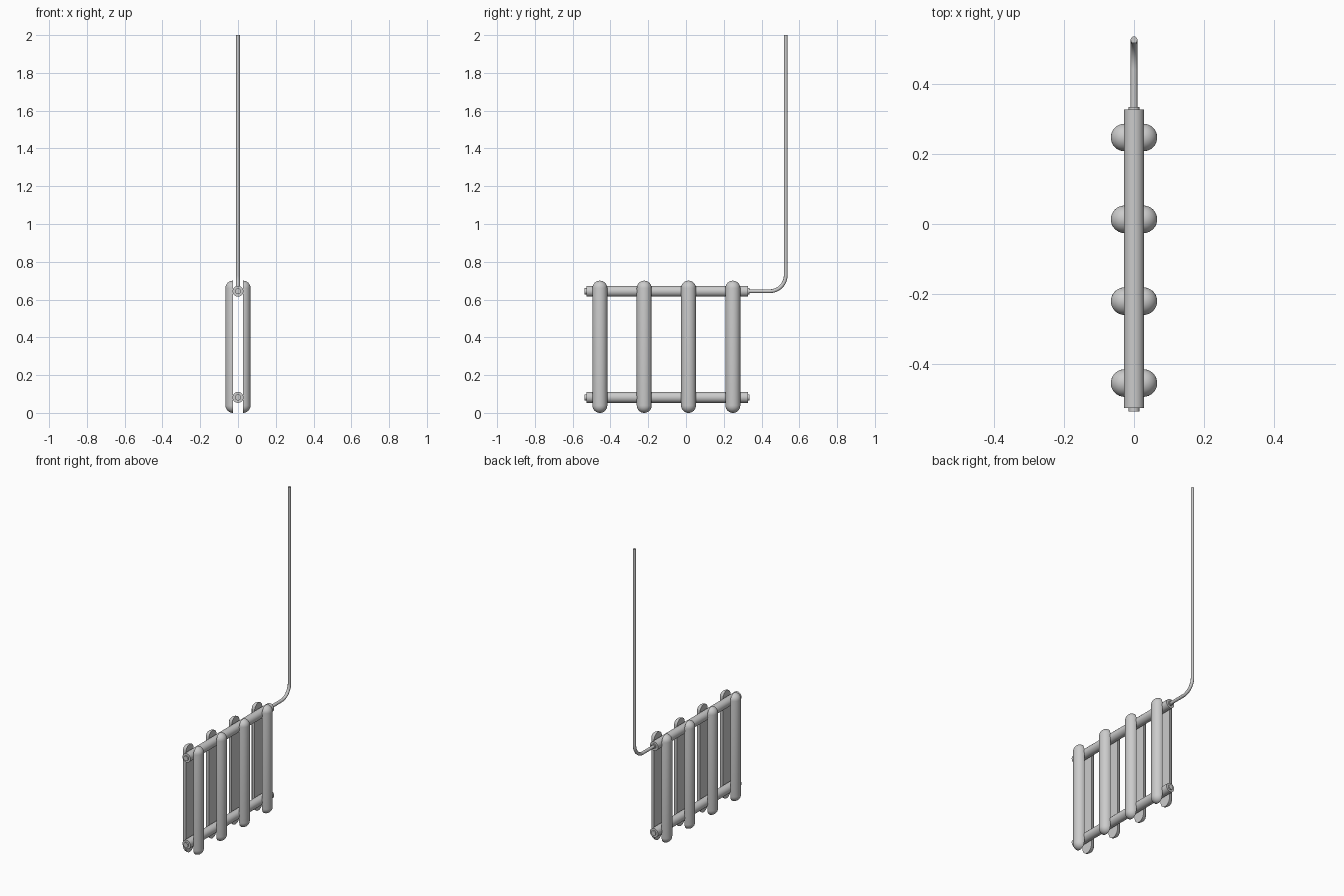
import bpy, bmesh, math
from mathutils import Vector, Matrix

if "Cube" in bpy.data.objects:
    bpy.data.objects.remove(bpy.data.objects["Cube"])

grey = bpy.data.materials.new("grey metal")
grey.diffuse_color = (0.6, 0.6, 0.6, 1)
grey.use_nodes = True
grey.node_tree.nodes["Principled BSDF"].inputs["Base Color"].default_value = grey.diffuse_color


def finish(name, bm):
    """Turn a bmesh into a smooth-shaded object with sharp edges kept."""
    bmesh.ops.recalc_face_normals(bm, faces=bm.faces)
    mesh = bpy.data.meshes.new(name)
    bm.to_mesh(mesh)
    bm.free()
    mesh.materials.append(grey)
    ob = bpy.data.objects.new(name, mesh)
    bpy.context.collection.objects.link(ob)
    bpy.ops.object.select_all(action='DESELECT')
    ob.select_set(True)
    bpy.context.view_layer.objects.active = ob
    bpy.ops.object.shade_smooth_by_angle(angle=math.radians(40))
    return ob


def revolve(bm, profile, angle, steps):
    """Spin (radius, height) points about z."""
    verts = [bm.verts.new((0, -r, h)) for r, h in profile]
    edges = [bm.edges.new(p) for p in zip(verts, verts[1:])]
    bmesh.ops.spin(bm, geom=verts + edges, axis=(0, 0, 1), cent=(0, 0, 0),
                   angle=angle, steps=steps)
    bmesh.ops.remove_doubles(bm, verts=bm.verts, dist=1e-5)


# Slats: upright half capsules with a flat inner face
R, TOP, N = 0.0395, 0.70, 8
arc = [(R * math.cos(i * math.pi / 2 / N), R * math.sin(i * math.pi / 2 / N))
       for i in range(N + 1)]
capsule = ([(r, R - h) for r, h in reversed(arc)]
           + [(r, TOP - R + h) for r, h in arc])
for i in range(4):
    for side, label in ((1, "right"), (-1, "left")):
        bm = bmesh.new()
        revolve(bm, capsule, math.pi, 16)
        rim = [e for e in bm.edges if e.is_boundary]
        bmesh.ops.contextual_create(bm, geom=rim)
        bmesh.ops.scale(bm, vec=(side, 1, 1), verts=bm.verts)
        bmesh.ops.translate(bm, verts=bm.verts,
                            vec=(side * 0.027, -0.456 + i * 0.2347, 0))
        finish(f"{label}_slat_{i + 1}", bm)

# Header pipes with a small plug at each end
Y0, Y1 = -0.528, 0.328
pipe = [(0, Y0 - 0.009), (0.016, Y0 - 0.009), (0.016, Y0), (0.029, Y0),
        (0.029, Y1), (0.016, Y1), (0.016, Y1 + 0.007), (0, Y1 + 0.007)]
for name, z in (("lower_pipe", 0.082), ("upper_pipe", 0.644)):
    bm = bmesh.new()
    revolve(bm, pipe, 2 * math.pi, 20)
    bmesh.ops.transform(bm, verts=bm.verts, matrix=Matrix.Translation((0, 0, z))
                        @ Matrix.Rotation(-math.pi / 2, 4, 'X'))
    finish(name, bm)

# Supply tube: runs out of the upper pipe, bends and rises
B, YT, ZT, TR, SIDES = 0.085, 0.528, 0.644, 0.010, 12
path = [(0.32, ZT, 0.0)]
for i in range(11):
    a = i * math.pi / 20
    path.append((YT - B + B * math.sin(a), ZT + B - B * math.cos(a), a))
path.append((YT, 2.0, math.pi / 2))
bm = bmesh.new()
rings = []
for y, z, a in path:
    normal = Vector((0, -math.sin(a), math.cos(a)))
    rings.append([bm.verts.new(Vector((0, y, z)) + TR * (
        math.cos(t) * Vector((1, 0, 0)) + math.sin(t) * normal))
        for t in (k * 2 * math.pi / SIDES for k in range(SIDES))])
for a, b in zip(rings, rings[1:]):
    for k in range(SIDES):
        n = (k + 1) % SIDES
        bm.faces.new((a[k], a[n], b[n], b[k]))
bm.faces.new(rings[0])
bm.faces.new(rings[-1])
finish("supply_tube", bm)
